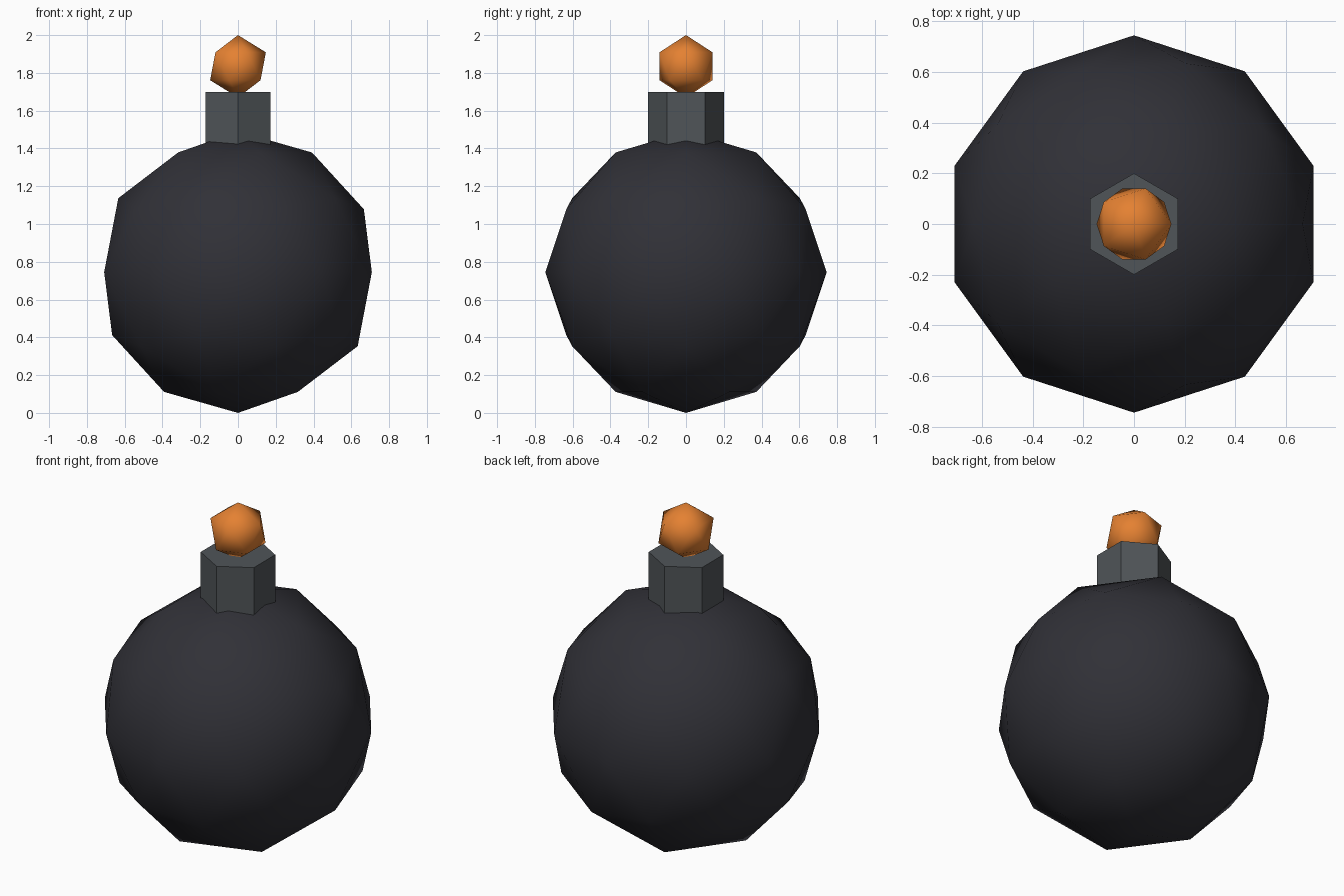
import bpy

# Remove the default cube
cube = bpy.data.objects.get("Cube")
if cube:
    bpy.data.objects.remove(cube, do_unlink=True)


def make_material(name, rgb):
    mat = bpy.data.materials.new(name)
    mat.use_nodes = True
    colour = (*rgb, 1.0)
    mat.diffuse_color = colour
    bsdf = next(n for n in mat.node_tree.nodes if n.type == "BSDF_PRINCIPLED")
    bsdf.inputs["Base Color"].default_value = colour
    return mat


def finish(name, mat, smooth):
    obj = bpy.context.object
    obj.name = obj.data.name = name
    obj.data.materials.append(mat)
    if smooth:
        bpy.ops.object.shade_smooth()
    else:
        bpy.ops.object.shade_flat()
    return obj


charcoal = make_material("charcoal", (0.03, 0.03, 0.038))
steel_grey = make_material("steel grey", (0.08, 0.09, 0.098))
flame_orange = make_material("flame orange", (0.78, 0.22, 0.032))

# Round body, resting on its lowest point
BODY_RADIUS = 0.745
bpy.ops.mesh.primitive_ico_sphere_add(
    subdivisions=2, radius=BODY_RADIUS, location=(0, 0, BODY_RADIUS))
finish("body", charcoal, True)

# Six-sided neck, sunk into the top of the body
NECK_TOP, NECK_HEIGHT = 1.7, 0.4
bpy.ops.mesh.primitive_cylinder_add(
    vertices=6, radius=0.2, depth=NECK_HEIGHT,
    location=(0, 0, NECK_TOP - NECK_HEIGHT / 2))
finish("neck", steel_grey, False)

# Glowing spark, seated in the neck
SPARK_RADIUS = 0.165
bpy.ops.mesh.primitive_ico_sphere_add(
    subdivisions=1, radius=SPARK_RADIUS, location=(0, 0, 2 - SPARK_RADIUS))
finish("spark", flame_orange, True)
